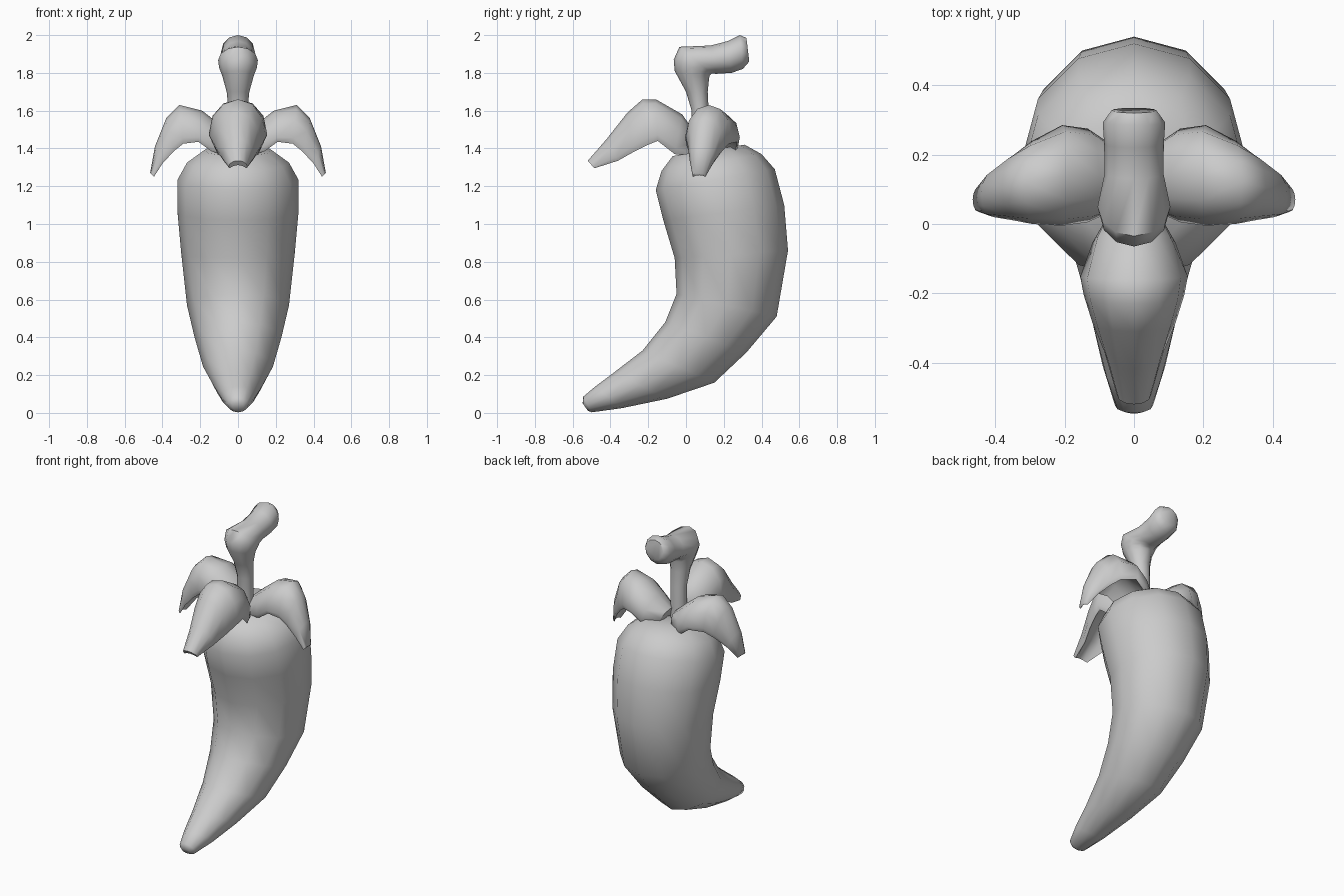
import bpy, bmesh, math
from mathutils import Vector

# Each ring: (u1, z1, u2, z2, half_width, offset): two opposite outline points,
# the half width across, and a sideways shift of the ring centre.
def loft(name, rings, section, axis='y'):
    bm = bmesh.new()
    loops = []
    for u1, z1, u2, z2, hw, off in rings:
        loop = []
        for w, h in section:  # w: -1..1 across, h: 0 at point 2, 1 at point 1
            u, z, s = u2 + (u1 - u2) * h, z2 + (z1 - z2) * h, off + w * hw
            loop.append(bm.verts.new((s, u, z) if axis == 'y' else (u, s, z)))
        loops.append(loop)
    n = len(section)
    for a, b in zip(loops, loops[1:]):
        for i in range(n):
            j = (i + 1) % n
            bm.faces.new((a[i], a[j], b[j], b[i]))
    bm.faces.new(loops[0])
    bm.faces.new(loops[-1])
    bmesh.ops.recalc_face_normals(bm, faces=bm.faces)
    me = bpy.data.meshes.new(name)
    bm.to_mesh(me)
    bm.free()
    ob = bpy.data.objects.new(name, me)
    bpy.context.collection.objects.link(ob)
    bpy.ops.object.select_all(action='DESELECT')
    bpy.context.view_layer.objects.active = ob
    ob.select_set(True)
    bpy.ops.object.shade_smooth_by_angle(angle=math.radians(60))
    return ob

def ellipse(n):
    return [(math.sin(2 * math.pi * i / n), 0.5 + 0.5 * math.cos(2 * math.pi * i / n))
            for i in range(n)]

# Arched leaf section, hollow underneath
leaf_section = [(0, 1), (0.5, 0.9), (0.87, 0.6), (1, 0.15), (0.9, 0), (0.5, 0.3),
                (0, 0.42), (-0.5, 0.3), (-0.9, 0), (-1, 0.15), (-0.87, 0.6), (-0.5, 0.9)]

# Curved pepper body
loft("pepper_body", [
    (-0.07, 1.36, 0.31, 1.42, 0.18, 0),
    (-0.13, 1.28, 0.40, 1.37, 0.27, 0),
    (-0.16, 1.18, 0.47, 1.29, 0.32, 0),
    (-0.12, 1.02, 0.52, 1.10, 0.32, 0),
    (-0.06, 0.82, 0.54, 0.86, 0.30, 0),
    (-0.05, 0.63, 0.48, 0.51, 0.27, 0),
    (-0.11, 0.48, 0.32, 0.32, 0.23, 0),
    (-0.23, 0.33, 0.15, 0.16, 0.185, 0),
    (-0.38, 0.215, -0.10, 0.075, 0.13, 0),
    (-0.48, 0.14, -0.34, 0.025, 0.09, 0),
    (-0.545, 0.085, -0.50, 0.003, 0.055, 0),
    (-0.547, 0.05, -0.52, 0.012, 0.03, 0)], ellipse(12))

# Bent stem
loft("stem", [
    (0.03, 1.38, 0.12, 1.38, 0.05, 0),
    (0.03, 1.60, 0.12, 1.60, 0.05, 0),
    (0.0, 1.70, 0.115, 1.70, 0.06, 0),
    (-0.06, 1.81, 0.122, 1.77, 0.085, 0),
    (-0.065, 1.87, 0.125, 1.785, 0.10, 0),
    (-0.035, 1.938, 0.135, 1.797, 0.105, 0),
    (0.13, 1.945, 0.16, 1.795, 0.085, 0),
    (0.22, 1.968, 0.24, 1.80, 0.086, 0),
    (0.285, 2.0, 0.30, 1.82, 0.09, 0),
    (0.32, 1.985, 0.335, 1.86, 0.065, 0)], ellipse(12))

# Front leaf
loft("front_leaf", [
    (0.05, 1.48, 0.01, 1.36, 0.08, 0),
    (-0.02, 1.58, -0.06, 1.37, 0.12, 0),
    (-0.16, 1.66, -0.15, 1.44, 0.155, 0),
    (-0.23, 1.66, -0.20, 1.42, 0.145, 0),
    (-0.31, 1.59, -0.28, 1.38, 0.12, 0),
    (-0.42, 1.45, -0.36, 1.335, 0.085, 0),
    (-0.52, 1.335, -0.485, 1.295, 0.05, 0)], leaf_section)

# Pair of side leaves
side = loft("side_leaves", [
    (0.02, 1.46, 0.06, 1.36, 0.09, 0.13),
    (0.10, 1.53, 0.14, 1.385, 0.135, 0.14),
    (0.19, 1.60, 0.21, 1.435, 0.145, 0.14),
    (0.31, 1.63, 0.29, 1.425, 0.12, 0.12),
    (0.38, 1.56, 0.34, 1.385, 0.095, 0.105),
    (0.44, 1.41, 0.40, 1.32, 0.065, 0.085),
    (0.465, 1.27, 0.445, 1.25, 0.035, 0.07)], leaf_section, axis='x')
mirror = side.modifiers.new("mirror", 'MIRROR')
mirror.use_axis = (True, False, False)
mirror.use_mirror_merge = False
